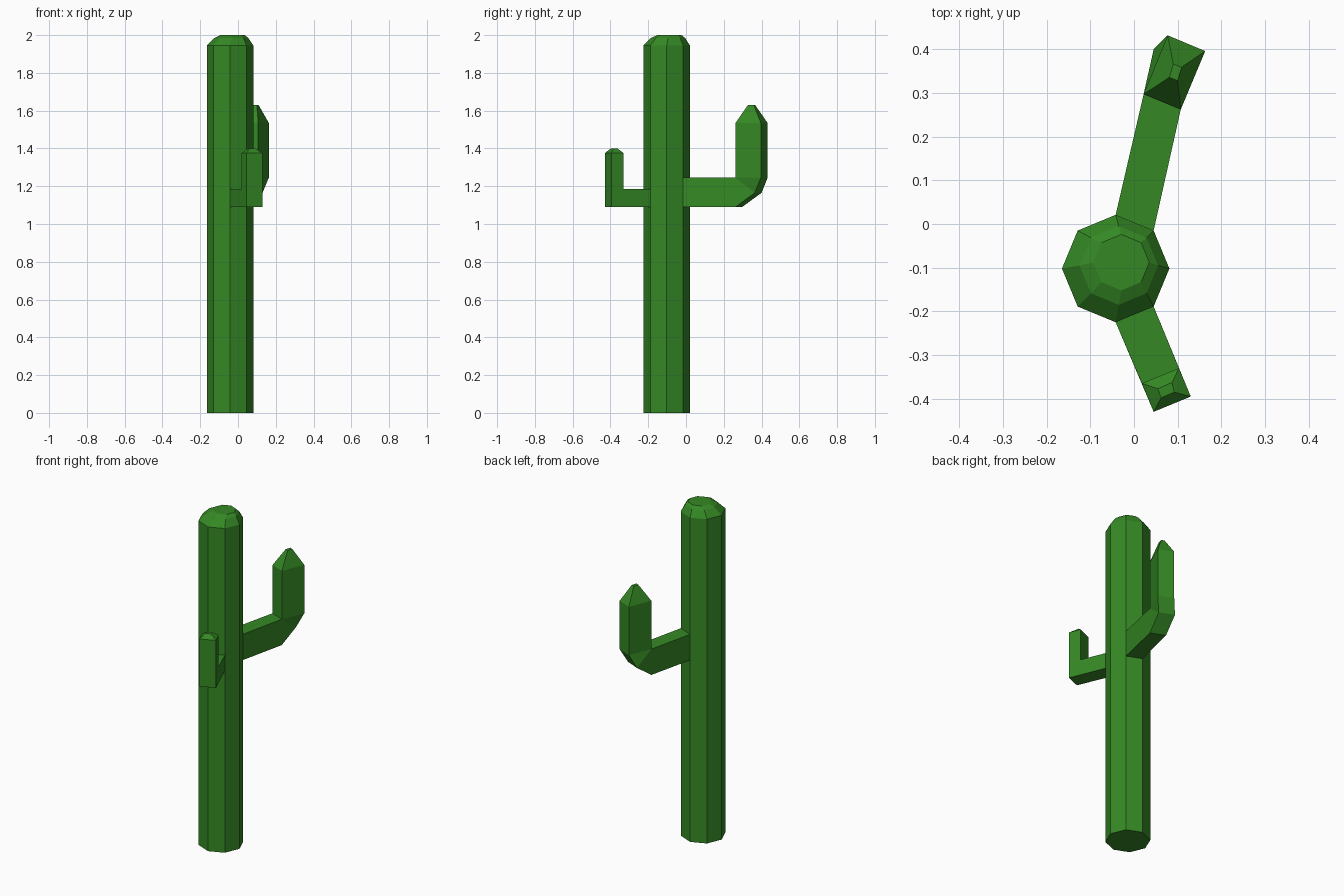
import bpy, bmesh, math

if "Cube" in bpy.data.objects:
    bpy.data.objects.remove(bpy.data.objects["Cube"])

green = bpy.data.materials.new("cactus_green")
green.diffuse_color = (0.035, 0.25, 0.018, 1)
green.use_nodes = True
green.node_tree.nodes["Principled BSDF"].inputs["Base Color"].default_value = green.diffuse_color


def loft(name, rings, cap_start):
    """Skin a list of equal-length point rings and close the ends."""
    bm = bmesh.new()
    rows = [[bm.verts.new(p) for p in ring] for ring in rings]
    n = len(rings[0])
    for a, b in zip(rows, rows[1:]):
        for i in range(n):
            j = (i + 1) % n
            bm.faces.new((a[i], a[j], b[j], b[i]))
    bm.faces.new(rows[-1])
    if cap_start:
        bm.faces.new(rows[0][::-1])
    bmesh.ops.remove_doubles(bm, verts=bm.verts, dist=0.0005)
    bmesh.ops.recalc_face_normals(bm, faces=bm.faces)
    mesh = bpy.data.meshes.new(name)
    bm.to_mesh(mesh)
    bm.free()
    mesh.materials.append(green)
    obj = bpy.data.objects.new(name, mesh)
    bpy.context.collection.objects.link(obj)
    return obj


def octagon(x, y, r, z):
    return [(x + r * math.cos(i * math.pi / 4), y + r * math.sin(i * math.pi / 4), z)
            for i in range(8)]


def ring(inner, z_in, outer, z_out):
    """Arm section: inner (upper) pair of corners, outer (lower) pair of corners."""
    l_in, r_in = inner
    l_out, r_out = outer
    return [(*l_in, z_in), (*r_in, z_in), (*r_out, z_out), (*l_out, z_out)]


# Trunk with a slightly off-centre rounded crown
loft("trunk", [octagon(-0.042, -0.102, 0.123, 0),
               octagon(-0.042, -0.102, 0.123, 1.945),
               octagon(-0.035, -0.095, 0.090, 1.985),
               octagon(-0.029, -0.088, 0.064, 2.0)], True)

# Large back arm: grows from a trunk facet, bends up through a bevelled elbow
root = ((-0.042, 0.021), (0.045, -0.015))
elbow = ((0.022, 0.297), (0.107, 0.262))
bend = ((0.045, 0.400), (0.130, 0.364))
outer = ((0.077, 0.432), (0.163, 0.396))
loft("back_arm", [ring(root, 1.245, root, 1.09),
                  ring(elbow, 1.245, elbow, 1.09),
                  ring(elbow, 1.245, bend, 1.165),
                  ring(elbow, 1.245, outer, 1.245),
                  ring(elbow, 1.535, outer, 1.535),
                  ring(((0.081, 0.336), (0.100, 0.328)), 1.63,
                       ((0.090, 0.366), (0.109, 0.359)), 1.63)], False)

# Small front arm: square elbow, short upright with a shallow cap
root = ((-0.042, -0.225), (0.045, -0.189))
elbow = ((0.018, -0.365), (0.103, -0.330))
outer = ((0.045, -0.430), (0.130, -0.395))
loft("front_arm", [ring(root, 1.185, root, 1.09),
                   ring(elbow, 1.185, outer, 1.09),
                   ring(elbow, 1.375, outer, 1.375),
                   ring(((0.055, -0.377), (0.087, -0.363)), 1.4,
                        ((0.062, -0.398), (0.092, -0.385)), 1.4)], False)
